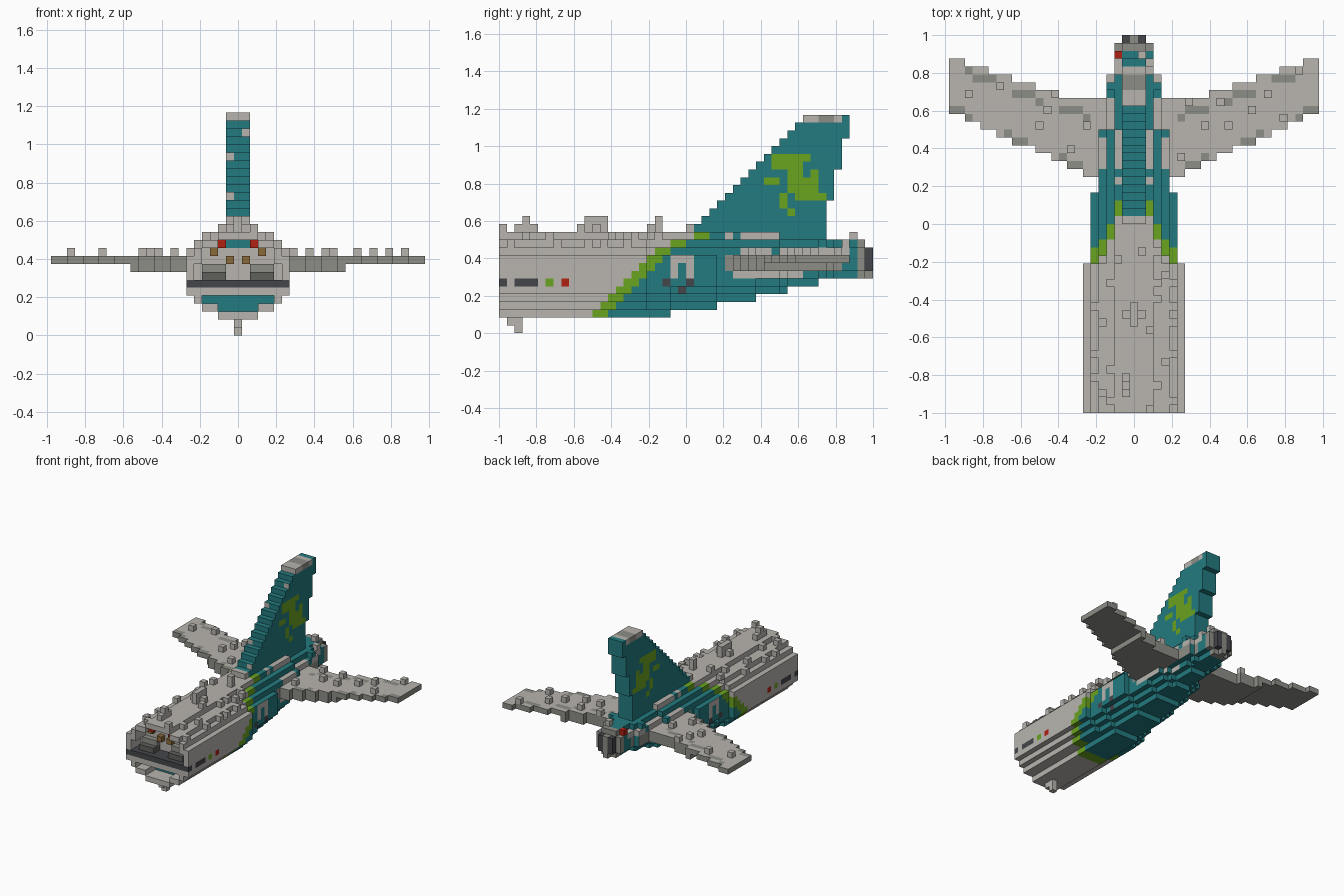
import bpy
import bmesh
import math
import random

if "Cube" in bpy.data.objects:
    bpy.data.objects.remove(bpy.data.objects["Cube"])

V = 1 / 24  # edge of one block
random.seed(4)

PALETTE = {
    "light_grey": (0.48, 0.46, 0.43),
    "mid_grey": (0.27, 0.27, 0.245),
    "deep_grey": (0.115, 0.117, 0.107),
    "charcoal": (0.058, 0.061, 0.069),
    "teal": (0.017, 0.198, 0.216),
    "green": (0.144, 0.366, 0.014),
    "red": (0.434, 0.014, 0.006),
    "brown": (0.254, 0.144, 0.042),
}
NAMES = list(PALETTE)
MATS = []
for name, rgb in PALETTE.items():
    m = bpy.data.materials.new(name)
    m.use_nodes = True
    m.diffuse_color = (*rgb, 1)
    m.node_tree.nodes["Principled BSDF"].inputs["Base Color"].default_value = (*rgb, 1)
    MATS.append(m)

parts = []     # (name, cells, colour rule)
taken = set()  # every filled cell


def add_part(name, cells, rule):
    cells = set(cells) - taken
    taken.update(cells)
    parts.append((name, cells, rule))


def box(i0, i1, j0, j1, k0, k1):
    return {(i, j, k) for i in range(i0, i1 + 1)
            for j in range(j0, j1 + 1) for k in range(k0, k1 + 1)}


def mirrored(cells):
    return set(cells) | {(-i, j, k) for i, j, k in cells}


def plain(colour):
    return lambda i, j, k, n: colour


def step(value, limits, levels):
    """Pick a level from a staircase of limits."""
    return levels[sum(value >= limit for limit in limits)]


# Fuselage: elliptical slices that taper and rise towards the tail
def slice_cells(j, shrink=0):
    w = step(j, (19, 28, 36, 43, 46), (6, 5, 4, 3, 2, 1)) + 0.5 - shrink
    top = step(j, (42, 46), (12, 11, 10))
    bottom = step(j, (22, 28, 33, 37, 41), (2, 3, 4, 5, 6, 7))
    c, h = (top + bottom) / 2, (top - bottom + 1) / 2 - shrink
    return {(i, j, k) for i in range(-6, 7) for k in range(bottom, top + 1)
            if (i / w) ** 2 + ((k - c) / h) ** 2 <= 1}


def hull_colour(i, j, k, n):
    if j >= 46:
        return "charcoal" if j == 47 and i else "mid_grey"
    if n[1] == -1 and j == 3:  # bulkhead inside the open front
        if k < 6:
            return "teal"
        return "teal" if k == 11 and abs(i) < 2 else "light_grey"
    if j < 3 and n[1] == 0 and k == 6 and abs(i) < 6:
        return "charcoal"
    # Side windows and lamps
    if n[0] and k == 6:
        if j in (0, 2, 3, 4, 21, 24):
            return "charcoal"
        if j in (6, 8):
            return "green" if j == 6 else "red"
    if n[0] and k == 5 and j == 23:
        return "charcoal"
    # Light hook mark on the flank
    if n[0] and ((j in (22, 23) and k in (8, 9)) or (j == 24 and k in (7, 8, 9)) or (j, k) == (22, 7)):
        return "teal" if (j, k) == (23, 8) else "light_grey"
    # Slanted paint border
    border = 10 + k + (k == 11) + 3 * (k > 11)
    if j < border:
        return "light_grey"
    if j < border + 2:
        return "green" if k < 12 or abs(i) == 2 else "light_grey"
    # Pale strips along the tail
    if k == 12 and abs(i) == 2 and 28 < j < 42 and j % 6:
        return "light_grey"
    if k == 7 and n[0] and 30 <= j <= 38:
        return "light_grey"
    if k == 10 and 31 <= j <= 44 and j % 5:
        return "light_grey"
    if k in (8, 9) and n[0] and 29 <= j <= 43:
        return "mid_grey"
    return "teal"


hull = set()
for j in range(48):
    hull |= slice_cells(j)
for j in range(3):  # open cabin and hold at the front
    hull -= {c for c in slice_cells(j, 1) if c[2] not in (5, 6)}
deck = box(-6, 6, 0, 0, 6, 6)
add_part("front_floor_edge", deck, plain("charcoal"))
add_part("fuselage", hull, hull_colour)

# Cabin fittings
add_part("lower_seats", mirrored(box(2, 4, 1, 2, 7, 7)), plain("deep_grey"))
add_part("upper_seats", mirrored(box(2, 4, 2, 2, 8, 8)), plain("mid_grey"))
add_part("headrests", mirrored({(1, 2, 9), (3, 2, 10)}), plain("brown"))
add_part("cabin_lamps", mirrored({(2, 1, 11)}), plain("red"))

# Belly blade
add_part("belly_blade", {(0, 1, 1), (0, 2, 1), (0, 2, 0)}, plain("light_grey"))


# Wings: swept, light on top, darker on the edges and below
def lead(i):
    return round((1.25 + max(0, abs(i) * V - 0.21) * 0.45) / V)


def trail(i):
    return round((1.667 + max(0, abs(i) * V - 0.33) * 0.33) / V)


def wing_colour(i, j, k, n):
    if n[2] != 1:
        return "mid_grey"
    i = abs(i)
    spar = round((1.456 + 0.37 * i * V) / V)
    if (j == spar and i % 6 < 4) or (j == lead(i) and i % 7 < 3):
        return "mid_grey"
    return "light_grey"


wing = set()
for i in range(3, 24):
    wing |= box(i, i, lead(i), trail(i) - 1, 8 if i <= 13 else 9, 9)
add_part("wings", mirrored(wing), wing_colour)
bumps = {(-21, 40), (-17, 41), (-12, 36), (-10, 40), (-8, 33), (-11, 38), (9, 36), (12, 36),
         (11, 39), (15, 38), (17, 40), (19, 37), (21, 43), (7, 39), (-6, 36), (6, 32)}
add_part("wing_studs", {(i, j, 10) for i, j in bumps}, plain("light_grey"))


# Tail fin with stepped edges and leaf-like spots
SPOTS = [(37, 39, 22, 22), (37, 38, 20, 21), (34, 35, 19, 19), (35, 36, 21, 22),
         (37, 40, 18, 19), (38, 41, 17, 17), (36, 36, 16, 17), (37, 37, 15, 15), (40, 40, 20, 20)]


def fin_colour(i, j, k, n):
    if k == 27 and j < 44:
        return "mid_grey" if j in (41, 42) else "light_grey"
    if n[0] and any(a <= j <= b and c <= k <= d for a, b, c, d in SPOTS):
        return "green"
    if n[1] == -1 and (i, k) in {(-1, 17), (1, 14), (-1, 22), (1, 25)}:
        return "light_grey"
    return "teal"


fin = set()
for k in range(13, 28):
    front = round((1.06 + ((k + 0.5) * V - 0.56) * 0.97) / V)
    back = step(k, (17, 21, 25), (41, 42, 43, 44))
    fin |= box(-1, 1, front, back, k, k)
add_part("tail_fin", fin, fin_colour)
add_part("fin_root", box(-1, 1, 24, 26, 13, 13), plain("light_grey"))

# Roof studs, cross-shaped dome and shoulder studs
cross = {(0, 11, 13), (0, 12, 13), (0, 13, 13), (-1, 12, 13), (1, 12, 13),
         (0, 11, 14), (0, 12, 14), (0, 13, 14)}
add_part("roof_cross", cross, plain("light_grey"))
roof = {(2, 0, 13), (-1, 2, 13), (-1, 3, 13), (-1, 4, 13), (-1, 3, 14),
        (2, 10, 13), (-2, 19, 13), (1, 20, 13), (1, 20, 14)}
add_part("roof_studs", roof, plain("light_grey"))
shoulder = set()
for j in range(1, 21):
    for side in (-1, 1):
        if random.random() < 0.45:
            shoulder.add((side * random.choice((3, 4)), j, 12))
        if random.random() < 0.2:
            shoulder.add((side * 5, j, 11))
add_part("shoulder_studs", shoulder, plain("light_grey"))

# Tail lamp and end fittings
add_part("tail_lamp", {(-2, 45, 11)}, plain("red"))
add_part("tail_stud", {(1, 45, 12), (2, 44, 11)}, plain("light_grey"))
add_part("tail_collar", mirrored(box(2, 2, 46, 46, 8, 10)) | box(-1, 1, 46, 46, 7, 11), plain("mid_grey"))
add_part("tail_nozzle", mirrored(box(1, 1, 47, 47, 8, 10)), plain("charcoal"))

# Turn the cells of each part into a mesh of outer faces
DIRS = [(1, 0, 0), (-1, 0, 0), (0, 1, 0), (0, -1, 0), (0, 0, 1), (0, 0, -1)]


def quad(cell, n):
    axis = next(a for a in range(3) if n[a])
    u, v = (axis + 1) % 3, (axis + 2) % 3
    corners = []
    for du, dv in ((0, 0), (1, 0), (1, 1), (0, 1)):
        p = list(cell)
        p[axis] += n[axis] > 0
        p[u] += du
        p[v] += dv
        corners.append(tuple(p))
    return corners if n[axis] > 0 else corners[::-1]


for name, cells, rule in parts:
    bm = bmesh.new()
    verts = {}
    for cell in sorted(cells):
        for n in DIRS:
            if tuple(a + b for a, b in zip(cell, n)) in taken:
                continue
            ring = []
            for p in quad(cell, n):
                if p not in verts:
                    verts[p] = bm.verts.new(((p[0] - 0.5) * V, p[1] * V - 1, p[2] * V))
                ring.append(verts[p])
            bm.faces.new(ring).material_index = NAMES.index(rule(*cell, n))
    mesh = bpy.data.meshes.new(name)
    bm.to_mesh(mesh)
    bm.free()
    for m in MATS:
        mesh.materials.append(m)
    bpy.context.collection.objects.link(bpy.data.objects.new(name, mesh))
